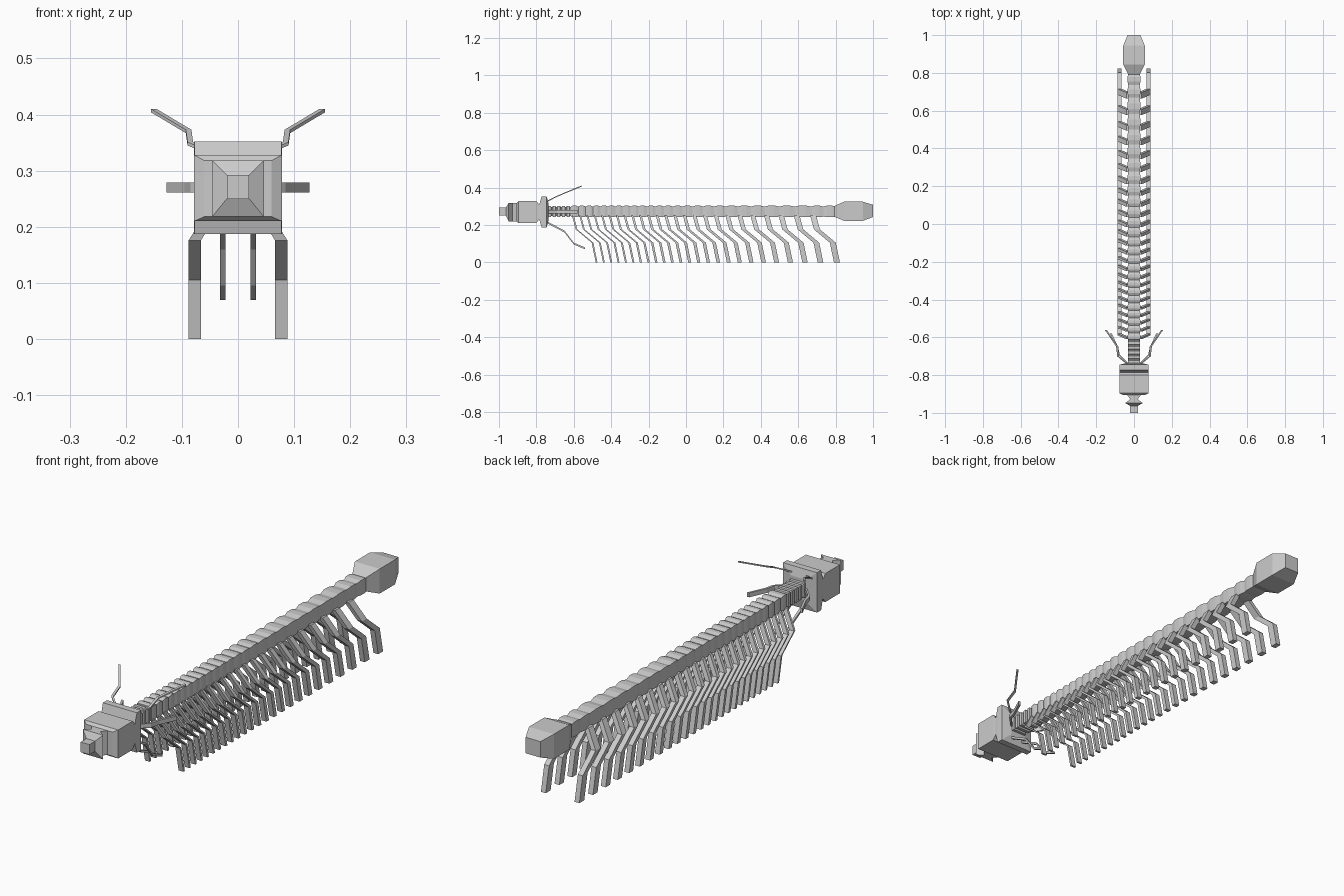
import bpy, bmesh


def skin(name, rings):
    """Skin four-cornered rings into a closed flat-shaded mesh."""
    bm = bmesh.new()
    loops = [[bm.verts.new(p) for p in r] for r in rings]
    for a, b in zip(loops, loops[1:]):
        for i in range(4):
            j = (i + 1) % 4
            bm.faces.new((a[i], a[j], b[j], b[i]))
    bm.faces.new(loops[0])
    bm.faces.new(loops[-1])
    bmesh.ops.recalc_face_normals(bm, faces=bm.faces)
    me = bpy.data.meshes.new(name)
    bm.to_mesh(me)
    bm.free()
    ob = bpy.data.objects.new(name, me)
    bpy.context.collection.objects.link(ob)
    return ob


def loft(name, sections):
    """Sections along y: (y, half width, z low, z high)."""
    return skin(name, [[(-w, y, a), (w, y, a), (w, y, b), (-w, y, b)]
                       for y, w, a, b in sections])


def mirror(ob):
    ob.modifiers.new("mirror", 'MIRROR')
    return ob


def rod(name, pts, hx, hz):
    """Feeler running backwards, with upright rectangular sections."""
    rings = []
    for x, y, z in pts:
        rings.append([(x - hx, y, z - hz), (x + hx, y, z - hz),
                      (x + hx, y, z + hz), (x - hx, y, z + hz)])
    return mirror(skin(name, rings))


# head with upright collar behind
loft("head", [(-0.905, 0.06, 0.218, 0.318), (-0.895, 0.078, 0.21, 0.328),
              (-0.80, 0.078, 0.21, 0.328), (-0.785, 0.077, 0.23, 0.308),
              (-0.772, 0.078, 0.187, 0.352), (-0.745, 0.078, 0.187, 0.352),
              (-0.735, 0.035, 0.225, 0.315)])
# jaw, pinched sideways behind its flare
loft("jaw", [(-1.0, 0.02, 0.25, 0.292), (-0.963, 0.02, 0.25, 0.292),
             (-0.948, 0.046, 0.218, 0.318), (-0.928, 0.02, 0.218, 0.318),
             (-0.9, 0.04, 0.218, 0.318)])

# ribbed neck
neck = []
for i in range(6):
    y = -0.74 + i * 0.025
    neck += [(y, 0.028, 0.249, 0.295), (y + 0.003, 0.033, 0.243, 0.302),
             (y + 0.017, 0.033, 0.243, 0.302), (y + 0.02, 0.028, 0.249, 0.295)]
loft("neck", neck)

# leg stations: spacing grows toward the tail
N = 25
span = [0.04 + 0.05 * (i / (N - 2)) ** 2.5 for i in range(N - 1)]
scale = 1.285 / sum(span)
stations = [-0.615]
for s in span:
    stations.append(stations[-1] + s * scale)

# trunk with one gentle bulge per leg pair
trunk = [(-0.615, 0.03, 0.244, 0.298)]
edges = stations + [0.735, 0.80]
for a, b in zip(edges, edges[1:]):
    h = b - a
    trunk += [(a + 0.3 * h, 0.034, 0.243, 0.304),
              (a + 0.65 * h, 0.034, 0.243, 0.304),
              (b, 0.030, 0.244, 0.298)]
loft("trunk", trunk)

# swollen tail
loft("tail", [(0.79, 0.03, 0.245, 0.3), (0.845, 0.057, 0.222, 0.324),
              (0.945, 0.057, 0.222, 0.324), (1.0, 0.034, 0.242, 0.308)])

# jointed legs, thicker toward the tail
for i, y0 in enumerate(stations):
    t = 0.0045 + 0.0115 * (i / (N - 1)) ** 1.8
    path = [(0.03, 0.01, 0.25), (0.077, 0.03, 0.176),
            (0.077, 0.115, 0.105), (0.077, 0.137, 0.0)]
    rings = [[(x - 0.011, y0 + y - t, z), (x + 0.011, y0 + y - t, z),
              (x + 0.011, y0 + y + t, z), (x - 0.011, y0 + y + t, z)]
             for x, y, z in path]
    mirror(skin("leg_pair", rings))

# feelers behind the collar: upper, side and lower pairs
rod("upper_feeler", [(0.03, -0.745, 0.325), (0.085, -0.70, 0.348),
                     (0.088, -0.65, 0.37), (0.15, -0.56, 0.407)], 0.005, 0.003)
rod("side_feeler", [(0.03, -0.74, 0.27), (0.08, -0.69, 0.27),
                    (0.09, -0.65, 0.27), (0.122, -0.58, 0.27)], 0.005, 0.009)
rod("lower_feeler", [(0.027, -0.745, 0.215), (0.027, -0.65, 0.165),
                     (0.027, -0.60, 0.10), (0.027, -0.54, 0.075)], 0.005, 0.005)
